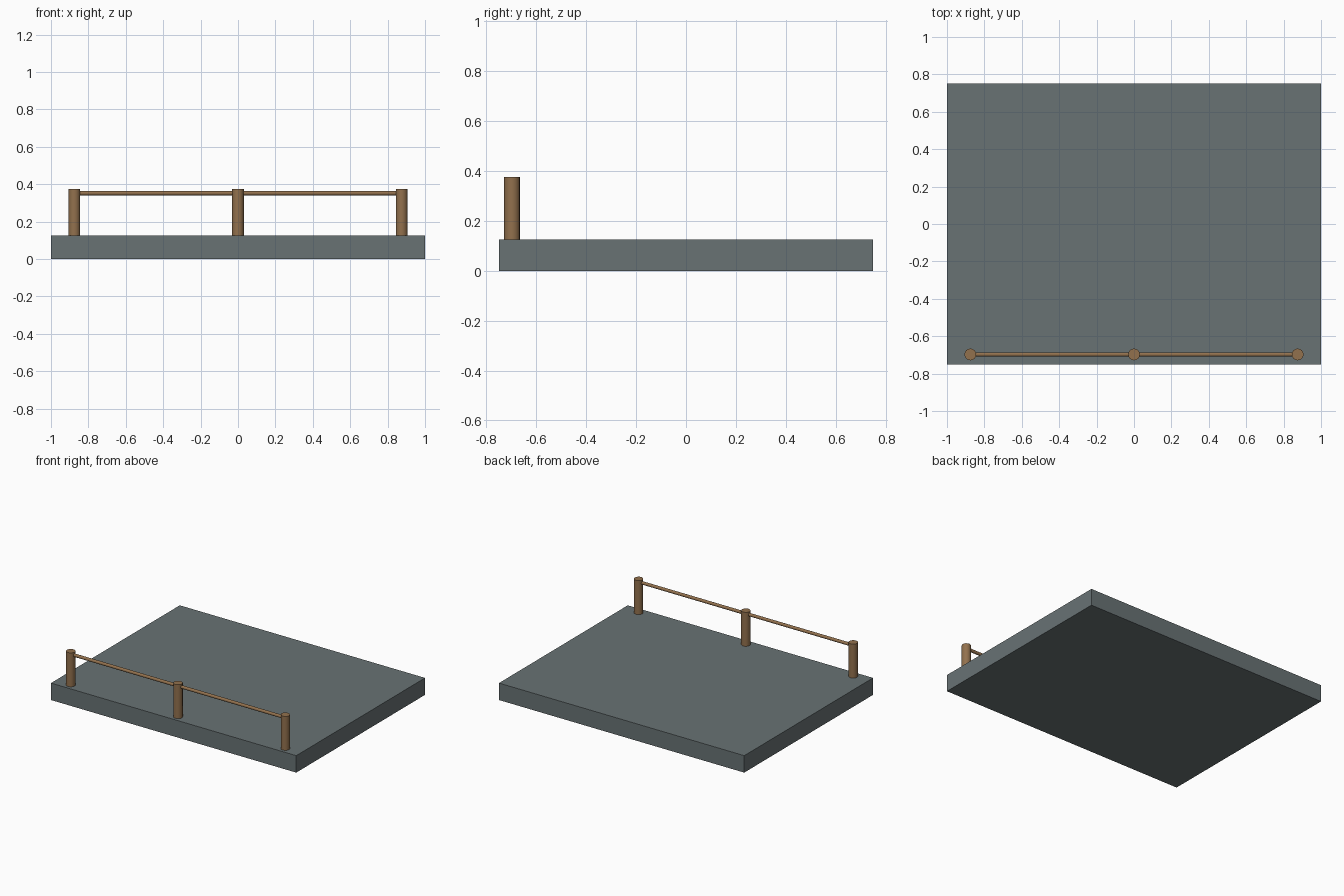
import bpy
from math import pi

if "Cube" in bpy.data.objects:
    bpy.data.objects.remove(bpy.data.objects["Cube"])


def material(name, rgb):
    m = bpy.data.materials.new(name)
    m.diffuse_color = (*rgb, 1)
    m.use_nodes = True
    m.node_tree.nodes["Principled BSDF"].inputs["Base Color"].default_value = m.diffuse_color
    return m


stone = material("slate_grey", (0.14, 0.17, 0.175))
wood = material("brown_wood", (0.29, 0.165, 0.075))


def rod(name, radius, length, loc, rot=(0, 0, 0)):
    bpy.ops.mesh.primitive_cylinder_add(vertices=16, radius=radius, depth=length,
                                        location=loc, rotation=rot)
    ob = bpy.context.object
    ob.name = name
    ob.data.materials.append(wood)
    bpy.ops.object.shade_smooth_by_angle(angle=pi / 6)


# Platform slab
bpy.ops.mesh.primitive_cube_add(size=1, location=(0, 0, 0.0625))
slab = bpy.context.object
slab.name = "platform"
slab.scale = (2, 1.5, 0.125)
bpy.ops.object.transform_apply(location=False, rotation=False, scale=True)
slab.data.materials.append(stone)

# Railing posts along the front edge
rail_y = -0.6975
for label, x in (("left", -0.875), ("middle", 0), ("right", 0.875)):
    rod(label + "_post", 0.0315, 0.25, (x, rail_y, 0.25))

# Handrail joining the posts
rod("handrail", 0.0115, 1.75, (0, rail_y, 0.352), (0, pi / 2, 0))
